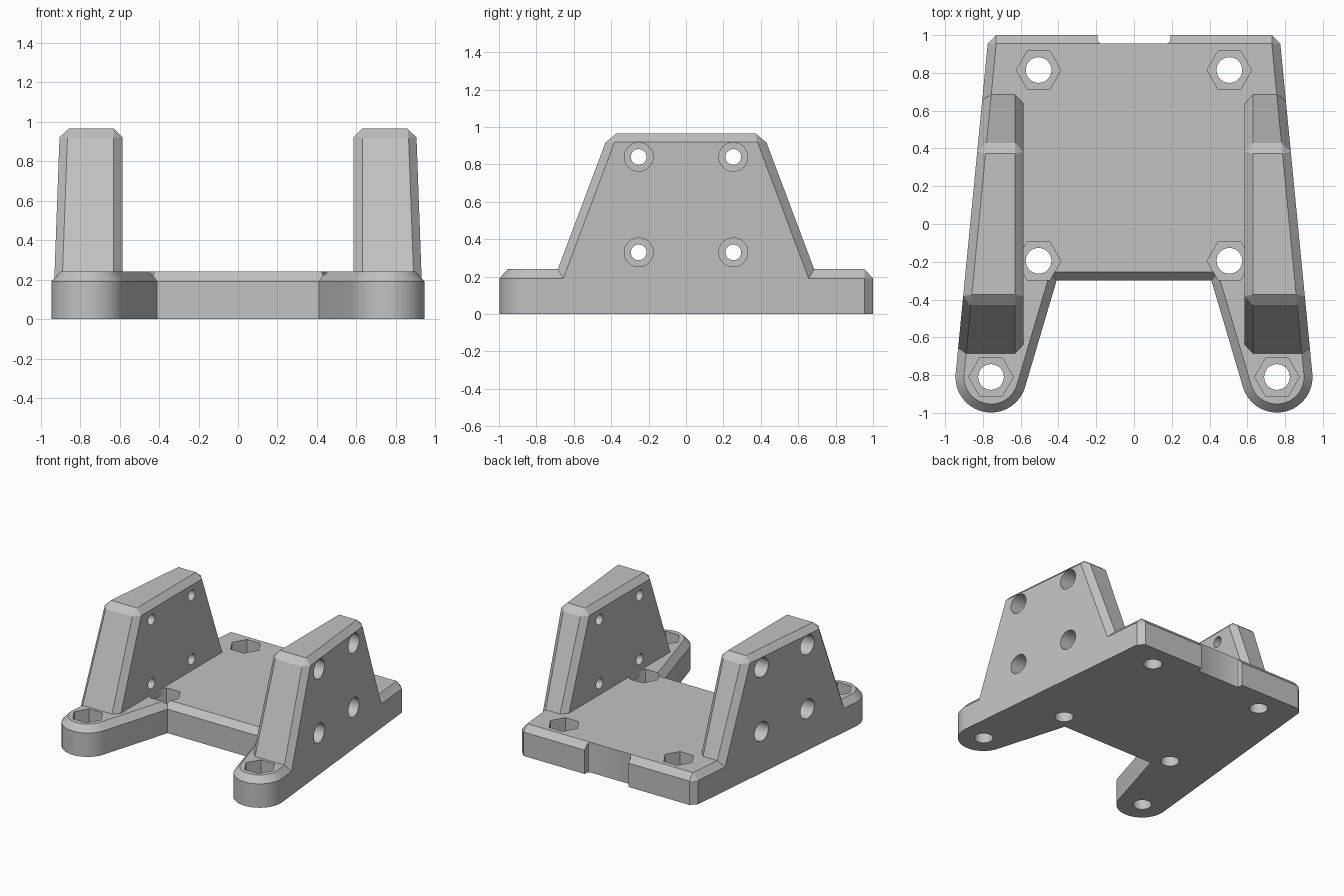
import bpy, bmesh
from math import cos, sin, pi, atan2, acos, hypot, radians

cube = bpy.data.objects.get("Cube")
if cube:
    bpy.data.objects.remove(cube, do_unlink=True)

grey = bpy.data.materials.new("mid grey")
grey.use_nodes = True
colour = (0.54, 0.54, 0.54, 1)
grey.diffuse_color = colour
grey.node_tree.nodes["Principled BSDF"].inputs["Base Color"].default_value = colour

CHAMFER = 0.045
SHOULDER, TOP = 0.19, 0.24


def loft(bm, loops):
    """Bridge loops of equal length and cap both ends."""
    rings = [[bm.verts.new(p) for p in loop] for loop in loops]
    n = len(rings[0])
    for a, b in zip(rings, rings[1:]):
        for i in range(n):
            j = (i + 1) % n
            bm.faces.new((a[i], a[j], b[j], b[i]))
    bm.faces.new(rings[0])
    bm.faces.new(rings[-1])


def finish(name, bm):
    bmesh.ops.remove_doubles(bm, verts=bm.verts, dist=0.0005)
    bmesh.ops.recalc_face_normals(bm, faces=bm.faces)
    mesh = bpy.data.meshes.new(name)
    bm.to_mesh(mesh)
    bm.free()
    mesh.materials.append(grey)
    obj = bpy.data.objects.new(name, mesh)
    bpy.context.collection.objects.link(obj)
    return obj


def ring(radius, sides):
    return [(radius * cos(2 * pi * i / sides), radius * sin(2 * pi * i / sides))
            for i in range(sides)]


def cut(obj, cutter):
    mod = obj.modifiers.new("cut", "BOOLEAN")
    mod.operation = "DIFFERENCE"
    mod.solver = "EXACT"
    mod.object = cutter
    bpy.ops.object.select_all(action="DESELECT")
    bpy.context.view_layer.objects.active = obj
    obj.select_set(True)
    bpy.ops.object.modifier_apply(modifier=mod.name)
    bpy.data.objects.remove(cutter, do_unlink=True)


def smooth(obj):
    bpy.ops.object.select_all(action="DESELECT")
    bpy.context.view_layer.objects.active = obj
    obj.select_set(True)
    bpy.ops.object.shade_smooth_by_angle(angle=radians(25))


# Base plate: tapered sides, two rounded front arms, chamfered top
ARM_X, ARM_Y, ARM_R = 0.757, -0.81, 0.188
CROTCH_X, CROTCH_Y = 0.41, -0.30
SLOPE = 0.0971
side_angle = atan2(SLOPE, 1)
dx, dy = CROTCH_X - ARM_X, CROTCH_Y - ARM_Y
inner_angle = atan2(dy, dx) + acos(ARM_R / hypot(dx, dy)) - 2 * pi


def side_x(y):
    return ARM_X + ARM_R / cos(side_angle) - SLOPE * (y - ARM_Y)


def outline(z, inset):
    back = 1 - CHAMFER
    if inset:
        corner = (side_x(back) - inset, back)
        half = [corner, corner]
    else:
        half = [(side_x(back) - CHAMFER, 1), (side_x(back), back)]
    steps = 32
    for i in range(steps + 1):
        a = side_angle + (inner_angle - side_angle) * i / steps
        half.append((ARM_X + (ARM_R - inset) * cos(a), ARM_Y + (ARM_R - inset) * sin(a)))
    shift = inset * (1 + sin(inner_angle)) / -cos(inner_angle)
    half.append((CROTCH_X + shift, CROTCH_Y + inset))
    return [(x, y, z) for x, y in half] + [(-x, y, z) for x, y in reversed(half)]


bm = bmesh.new()
loft(bm, [outline(0, 0), outline(SHOULDER, 0), outline(TOP, CHAMFER)])
base = finish("base_plate", bm)

# Bolt holes with hexagonal nut pockets
bolts = [(s * x, y) for s in (1, -1)
         for x, y in ((0.505, 0.815), (0.505, -0.195), (ARM_X, ARM_Y))]
for radius, sides, floor in ((0.068, 32, -0.1), (0.118, 6, 0.12)):
    bm = bmesh.new()
    for x, y in bolts:
        loft(bm, [[(x + u, y + v, z) for u, v in ring(radius, sides)]
                  for z in (floor, TOP + 0.1)])
    cut(base, finish("bolt_cutter", bm))

# Shallow notch in the back edge, with eased corners
bm = bmesh.new()
half = [(0.193, 1.1), (0.193, 0.975), (0.187, 0.961), (0.173, 0.955)]
notch = half + [(-x, y) for x, y in reversed(half)]
loft(bm, [[(x, y, z) for x, y in notch] for z in (-0.1, TOP + 0.1)])
cut(base, finish("notch_cutter", bm))
smooth(base)

# Upright side walls: chamfered trapezoids flush with the tapered sides
full = [(0.704, SHOULDER), (0.43, 0.918), (0.372, 0.965)]
small = [(0.656, SHOULDER), (0.382, 0.92), (0.382, 0.92)]
WALL_X = 0.585


def profile(points, x_at):
    both = points + [(-y, z) for y, z in reversed(points)]
    return [(x_at(y), y, z) for y, z in both]


for name, s in (("left_wall", 1), ("right_wall", -1)):
    bm = bmesh.new()
    loft(bm, [profile(small, lambda y: s * WALL_X),
              profile(full, lambda y: s * (WALL_X + CHAMFER)),
              profile(full, lambda y: s * (side_x(y) - CHAMFER)),
              profile(small, lambda y: s * side_x(y))])
    wall = finish(name, bm)
    # Screw holes, counterbored from outside
    for radius, start in ((0.042, 0.4), (0.077, 0.70)):
        bm = bmesh.new()
        for y in (-0.253, 0.253):
            for z in (0.33, 0.84):
                loft(bm, [[(s * x, y + u, z + v) for u, v in ring(radius, 32)]
                          for x in (start, 1.2)])
        cut(wall, finish("screw_cutter", bm))
    smooth(wall)
